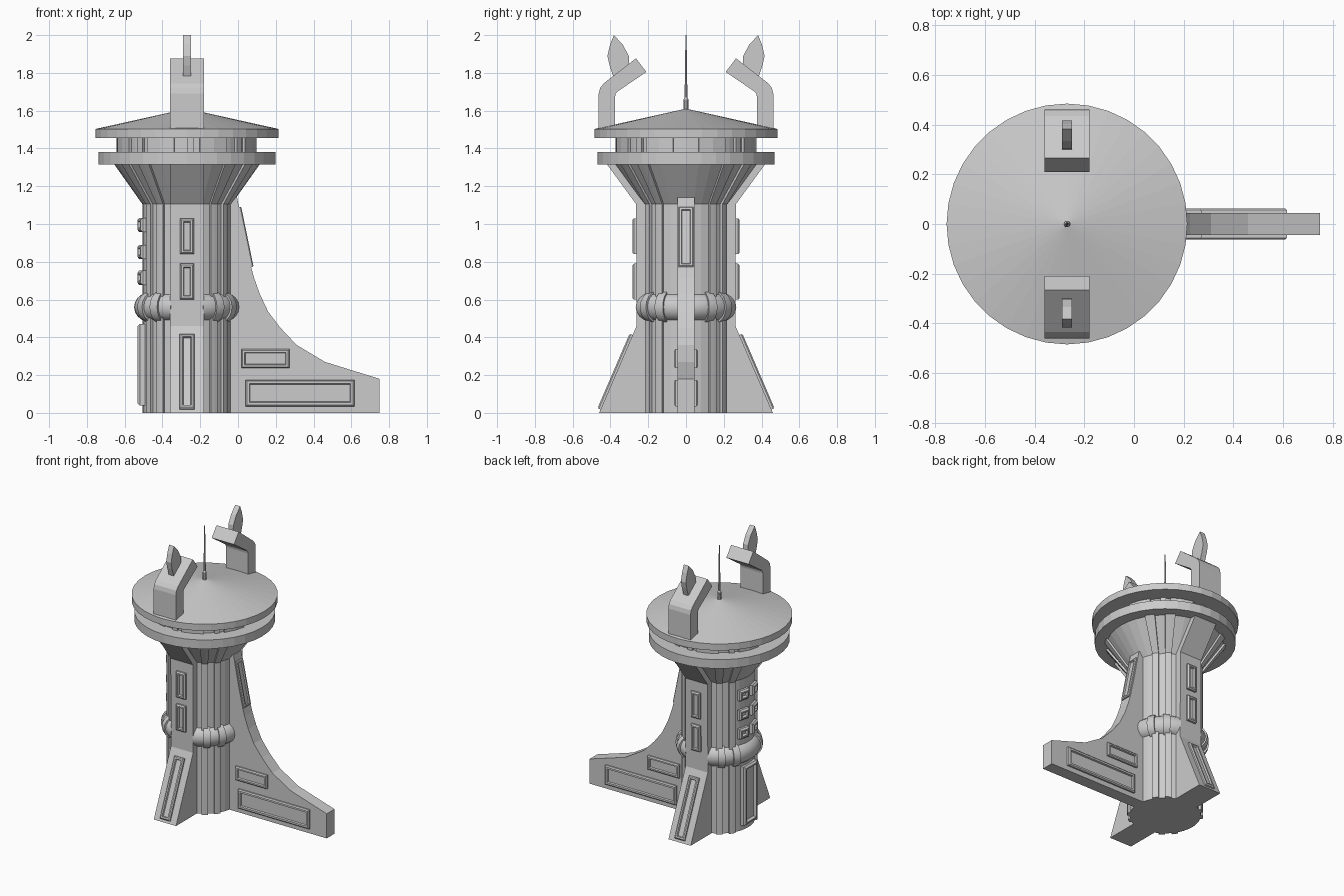
import bpy, bmesh
from math import sin, cos, pi, radians
from mathutils import Vector as V

if "Cube" in bpy.data.objects:
    bpy.data.objects.remove(bpy.data.objects["Cube"])

CX = -0.27  # tower axis


def loft(name, loops, smooth=False):
    """Skin a list of equal-length point loops and cap both ends."""
    bm = bmesh.new()
    rings = [[bm.verts.new(p) for p in lp] for lp in loops]
    n = len(rings[0])
    for a, b in zip(rings, rings[1:]):
        for i in range(n):
            j = (i + 1) % n
            bm.faces.new((a[i], a[j], b[j], b[i]))
    bm.faces.new(rings[0])
    bm.faces.new(rings[-1])
    bmesh.ops.recalc_face_normals(bm, faces=bm.faces)
    me = bpy.data.meshes.new(name)
    bm.to_mesh(me)
    bm.free()
    ob = bpy.data.objects.new(name, me)
    bpy.context.collection.objects.link(ob)
    if smooth:
        bpy.ops.object.select_all(action='DESELECT')
        bpy.context.view_layer.objects.active = ob
        ob.select_set(True)
        bpy.ops.object.shade_smooth_by_angle(angle=radians(35))
    return ob


def lathe(name, profile, n=36):
    return loft(name, [[(CX + r * cos(2 * pi * i / n), r * sin(2 * pi * i / n), z)
                        for i in range(n)] for r, z in profile])


def ribbed(name, levels, rib_angles, half, rise):
    """Round column with raised vertical ribs; levels are (radius, z)."""
    def on_rib(a):
        return any(abs(a - c) < half for c in rib_angles)
    marks = {float(a) for a in range(0, 360, 10) if not on_rib(a)}
    pts = [(a, 0) for a in marks if all(abs(a - c) > half + 1 for c in rib_angles)]
    for c in rib_angles:
        pts += [(c - half, 0), (c - half + .1, 1), (c, 1), (c + half - .1, 1), (c + half, 0)]
    pts.sort()
    return loft(name, [[(CX + (r + k * rise) * cos(radians(a)),
                         (r + k * rise) * sin(radians(a)), z) for a, k in pts]
                       for r, z in levels])


def prism_x(name, yz, x0, x1, side):
    return loft(name, [[(x, side * y, z) for y, z in yz] for x in (x0, x1)])


def panel(name, c, u, n, w, h, depth, rim=0.012):
    """Raised framed plate: centre c on the wall, width axis u, outward normal n."""
    c, u, n = V(c), V(u).normalized(), V(n).normalized()
    v = n.cross(u)

    def rect(inset, d):
        a, b = w / 2 - inset, h / 2 - inset
        return [c + u * a * i + v * b * j + n * d
                for i, j in ((-1, -1), (1, -1), (1, 1), (-1, 1))]
    loft(name, [rect(0, -.02), rect(0, depth * .6), rect(depth * .4, depth),
                rect(rim + depth * .3, depth), rect(rim + depth * .5, depth * .35)])


def tube(name, R, r, a0, a1, z, steps=18, n=18):
    loops = []
    for i in range(steps + 1):
        a = radians(a0 + (a1 - a0) * i / steps)
        loops.append([(CX + (R + r * cos(t)) * cos(a), (R + r * cos(t)) * sin(a), z + r * sin(t))
                      for t in (2 * pi * k / n for k in range(n))])
    loft(name, loops, True)


# ribbed tower shaft with flared head
ribs = [q + d for q in (0, 90, 180, 270) for d in (35, 55)]
ribbed("tower_shaft", [(.236, 0), (.236, 1.105), (.388, 1.32)], ribs, 5, .016)

# observation deck: lower disc, windowed neck, roof
lathe("lower_disc", [(.30, 1.315), (.468, 1.315), (.468, 1.38), (.30, 1.38)])
ribbed("window_neck", [(.358, 1.37), (.358, 1.47)], [22.5 + 45 * i for i in range(8)], 12, .015)
ribbed("window_posts", [(.354, 1.37), (.354, 1.47)], [45 * i + 3 for i in range(1, 8)], 3, .018)
lathe("roof_disc", [(.30, 1.455), (.485, 1.455), (.485, 1.503), (.002, 1.61)])
lathe("antenna", [(.014, 1.59), (.013, 1.66), (.008, 1.67), (.003, 2.0)], 10)

# front and back: buttress pilasters, panels, roof hooks and blades
buttress = [(.18, 0), (.46, 0), (.262, .46), (.264, 1.105), (.42, 1.318), (.18, 1.318)]
hook = [(.375, 1.48), (.462, 1.48), (.462, 1.69), (.455, 1.72), (.435, 1.745),
        (.265, 1.877), (.21, 1.805), (.36, 1.703), (.372, 1.69), (.375, 1.675)]
blade = [(.35, 1.79), (.30, 1.83), (.303, 1.89), (.335, 1.95), (.382, 2.0),
         (.402, 1.95), (.416, 1.89), (.405, 1.84), (.385, 1.78)]
blade = [(y, z) for y, z in blade]
for s, tag in ((-1, "front"), (1, "back")):
    prism_x(tag + "_buttress", buttress, CX - .09, CX + .09, s)
    prism_x(tag + "_roof_hook", hook, CX - .09, CX + .09, s)
    prism_x(tag + "_hook_blade", blade, CX - .02, CX + .02, s)
    for z in (.695, .935):
        panel(tag + "_window", (CX, s * .264, z), (1, 0, 0), (0, s, 0), .075, .19, .02)
    panel(tag + "_buttress_panel", (CX, s * .367, .215), (1, 0, 0),
          (0, s * .46, .198), .08, .43, .018)

# long curved side fin
fin = [(-.15, 0), (.75, 0), (.75, .18), (.46, .27), (.31, .36), (.225, .45), (.16, .535),
       (.115, .63), (.085, .715), (.07, .77), (.035, .93), (.005, 1.09), (-.005, 1.14), (-.15, 1.14)]
loft("side_fin", [[(x, y, z) for x, z in fin] for y in (-.045, .045)])
for s in (-1, 1):
    panel("fin_long_panel", (.328, s * .045, .105), (1, 0, 0), (0, s, 0), .576, .14, .018, .015)
    panel("fin_short_panel", (.145, s * .045, .287), (1, 0, 0), (0, s, 0), .255, .1, .018)
panel("fin_edge_panel", (.036, 0, .93), (0, 1, 0), (.32, 0, .066), .078, .325, .014)

# pipe ring halves with collars
for base, tag in ((0, "right"), (180, "left")):
    tube(tag + "_pipe", .205, .075, base - 72, base + 72, .56)
    for a in (-52, -30, 30, 52):
        tube(tag + "_pipe_collar", .205, .086, base + a - 5, base + a + 5, .56, 3)

# left side: window grid and tall service panel
for a in (166, 194):
    d = V((cos(radians(a)), sin(radians(a)), 0))
    for z in (.715, .852, .995):
        panel("left_window", V((CX, 0, z)) + d * .234, (-d.y, d.x, 0), d, .085, .075, .028)
panel("left_service_panel", (CX - .232, 0, .255), (0, 1, 0), (-1, 0, 0), .15, .43, .03)
